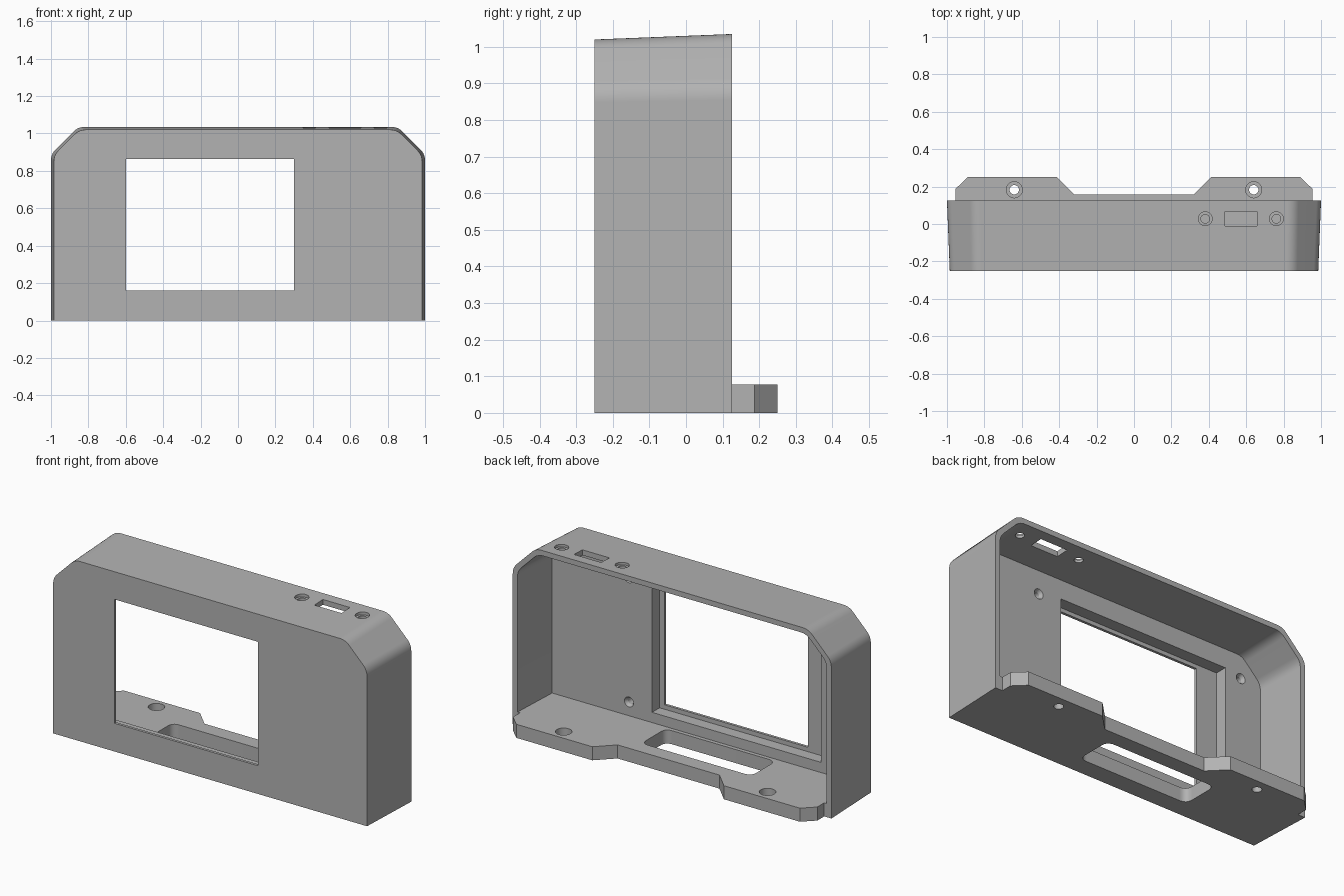
import bpy, bmesh, math
from mathutils import Vector

cube = bpy.data.objects.get("Cube")
if cube:
    bpy.data.objects.remove(cube, do_unlink=True)

grey = bpy.data.materials.new("plain_grey")
grey.use_nodes = True
grey.diffuse_color = (0.45, 0.45, 0.45, 1)
grey.node_tree.nodes["Principled BSDF"].inputs["Base Color"].default_value = (0.45, 0.45, 0.45, 1)


def loft(name, axis, a, b, poly_a, poly_b=None):
    """Solid between two matching outlines at a and b along the y or z axis."""
    bm = bmesh.new()

    def ring(poly, d):
        return [bm.verts.new((u, d, v) if axis == "y" else (u, v, d)) for u, v in poly]
    r0, r1 = ring(poly_a, a), ring(poly_b or poly_a, b)
    bm.faces.new(r0)
    bm.faces.new(r1)
    n = len(r0)
    for i in range(n):
        j = (i + 1) % n
        bm.faces.new((r0[i], r0[j], r1[j], r1[i]))
    bmesh.ops.recalc_face_normals(bm, faces=bm.faces)
    mesh = bpy.data.meshes.new(name)
    bm.to_mesh(mesh)
    bm.free()
    mesh.materials.append(grey)
    obj = bpy.data.objects.new(name, mesh)
    bpy.context.collection.objects.link(obj)
    return obj


def rounded(corners, steps=8):
    """Outline from (u, v, t) corners, each blended over tangent length t."""
    pts = [Vector(c[:2]) for c in corners]
    out = []
    for i, (p, c) in enumerate(zip(pts, corners)):
        t = c[2]
        if not t:
            out.append(tuple(p))
            continue
        s = p + (pts[i - 1] - p).normalized() * t
        e = p + (pts[(i + 1) % len(pts)] - p).normalized() * t
        for k in range(steps + 1):
            f = k / steps
            out.append(tuple(s * (1 - f) ** 2 + p * 2 * f * (1 - f) + e * f * f))
    return out


def rect(u0, u1, v0, v1, t=0):
    return rounded([(u0, v0, t), (u1, v0, t), (u1, v1, t), (u0, v1, t)])


def circle(u, v, r, n=32):
    return [(u + r * math.cos(math.tau * k / n), v + r * math.sin(math.tau * k / n))
            for k in range(n)]


def arch(off, bottom):
    """Chamfered housing outline, moved inwards by off."""
    w, h, k = 1 - off, 1.035 - off, off * math.tan(math.pi / 8)
    return rounded([(-w, bottom, 0), (w, bottom, 0), (w, 0.89 - k, 0.035), (0.855 - k, h, 0.035),
                    (k - 0.855, h, 0.035), (-w, 0.89 - k, 0.035)])


# Tapered outer housing
housing = loft("housing", "y", -0.25, 0.125, arch(0.015, 0), arch(0, 0))
bpy.context.view_layer.objects.active = housing


def combine(tool, operation="DIFFERENCE"):
    tool.hide_render = True
    mod = housing.modifiers.new("combine", "BOOLEAN")
    mod.operation, mod.solver, mod.object = operation, "EXACT", tool
    bpy.ops.object.modifier_apply(modifier=mod.name)
    bpy.data.objects.remove(tool, do_unlink=True)


# Base flange reaching out of the back, with two mounting lobes
half = [(0.955, 0.1), (0.955, 0.187), (0.89, 0.25), (0.413, 0.25), (0.32, 0.157)]
flange = half + [(-x, y) for x, y in reversed(half)]
combine(loft("base_flange", "z", 0, 0.077, flange), "UNION")

# Hollow interior, open at the back
combine(loft("cavity", "y", -0.167, 0.14, arch(0.043, 0.077), arch(0.029, 0.077)))

# Screen window and the recess behind it
combine(loft("window", "y", -0.3, 0, rect(-0.6, 0.3, 0.16, 0.863)))
combine(loft("screen_recess", "y", -0.235, -0.1, rect(-0.73, 0.33, 0.135, 0.885)))

# Screen screw holes in the inner front face
for x in (-0.83, 0.475):
    for z in (0.155, 0.86):
        combine(loft("screw_sink", "y", -0.185, -0.15, circle(x, z, 0.018), circle(x, z, 0.038)))
        combine(loft("screw_bore", "y", -0.225, -0.17, circle(x, z, 0.018)))

# Stepped holes in the mounting lobes
for x in (-0.64, 0.64):
    combine(loft("mount_hole", "z", -0.1, 0.2, circle(x, 0.183, 0.025)))
    combine(loft("mount_step", "z", 0.037, 0.2, circle(x, 0.183, 0.043)))

# Cable slot in the floor
combine(loft("cable_slot", "z", -0.1, 0.2, rect(-0.46, 0.23, -0.145, 0.07, 0.045)))

# Connector slot and stepped screw holes in the roof
combine(loft("connector_slot", "z", 0.9, 1.2, rect(0.487, 0.657, -0.01, 0.066)))
for x in (0.381, 0.761):
    combine(loft("roof_hole", "z", 0.9, 1.2, circle(x, 0.028, 0.023)))
    combine(loft("roof_step", "z", 1.016, 1.2, circle(x, 0.028, 0.037)))

# Smooth the rounded corners and keep flat panels flat
bpy.ops.object.select_all(action="DESELECT")
housing.select_set(True)
bpy.ops.object.shade_smooth_by_angle(angle=math.radians(25))
weighted = housing.modifiers.new("weighted_normals", "WEIGHTED_NORMAL")
weighted.keep_sharp = True
